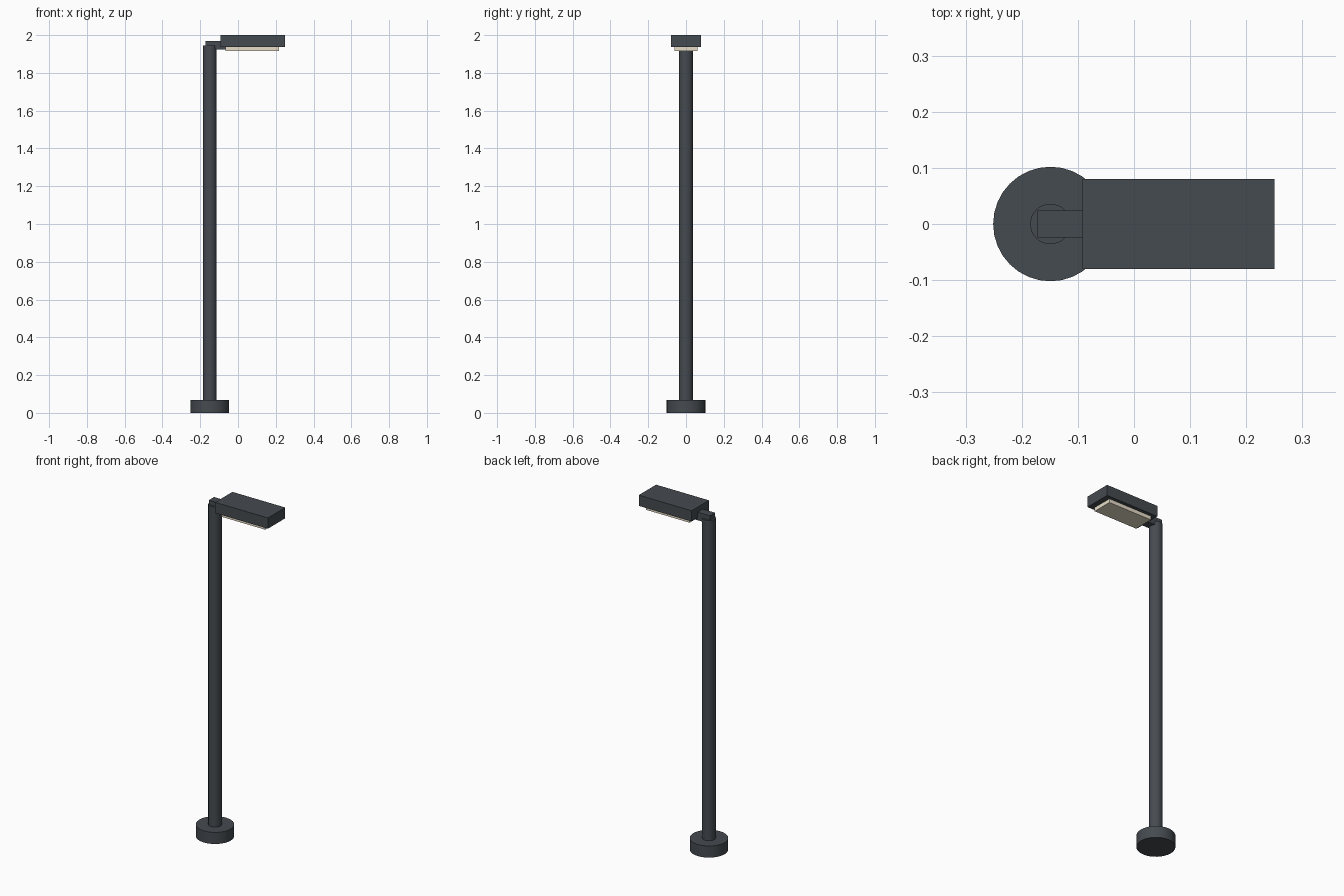
import bpy

if "Cube" in bpy.data.objects:
    bpy.data.objects.remove(bpy.data.objects["Cube"])

def material(name, rgb):
    m = bpy.data.materials.new(name)
    m.diffuse_color = (*rgb, 1)
    m.use_nodes = True
    m.node_tree.nodes["Principled BSDF"].inputs["Base Color"].default_value = m.diffuse_color
    return m

metal = material("dark_metal", (0.06, 0.07, 0.08))
glass = material("warm_diffuser", (0.80, 0.72, 0.58))

def finish(name, mat):
    ob = bpy.context.object
    ob.name = name
    ob.data.materials.append(mat)
    return ob

def cylinder(name, x, r, z0, z1, sides, mat):
    bpy.ops.mesh.primitive_cylinder_add(vertices=sides, radius=r, depth=z1 - z0,
                                        location=(x, 0, (z0 + z1) / 2))
    finish(name, mat)
    bpy.ops.object.shade_smooth_by_angle()

def box(name, x0, x1, half_y, z0, z1, mat):
    bpy.ops.mesh.primitive_cube_add(size=1, location=((x0 + x1) / 2, 0, (z0 + z1) / 2))
    ob = finish(name, mat)
    ob.scale = (x1 - x0, 2 * half_y, z1 - z0)
    bpy.ops.object.transform_apply(location=False, rotation=False, scale=True)

# Round foot and post
POST_X = -0.149
cylinder("base", POST_X, 0.102, 0, 0.068, 32, metal)
cylinder("post", POST_X, 0.036, 0.068, 1.944, 32, metal)

# Bracket, lamp housing and the diffuser beneath it
box("bracket_arm", -0.172, -0.06, 0.024, 1.923, 1.97, metal)
box("lamp_head", -0.092, 0.25, 0.08, 1.937, 2.0, metal)
box("light_diffuser", -0.065, 0.218, 0.06, 1.915, 1.937, glass)
